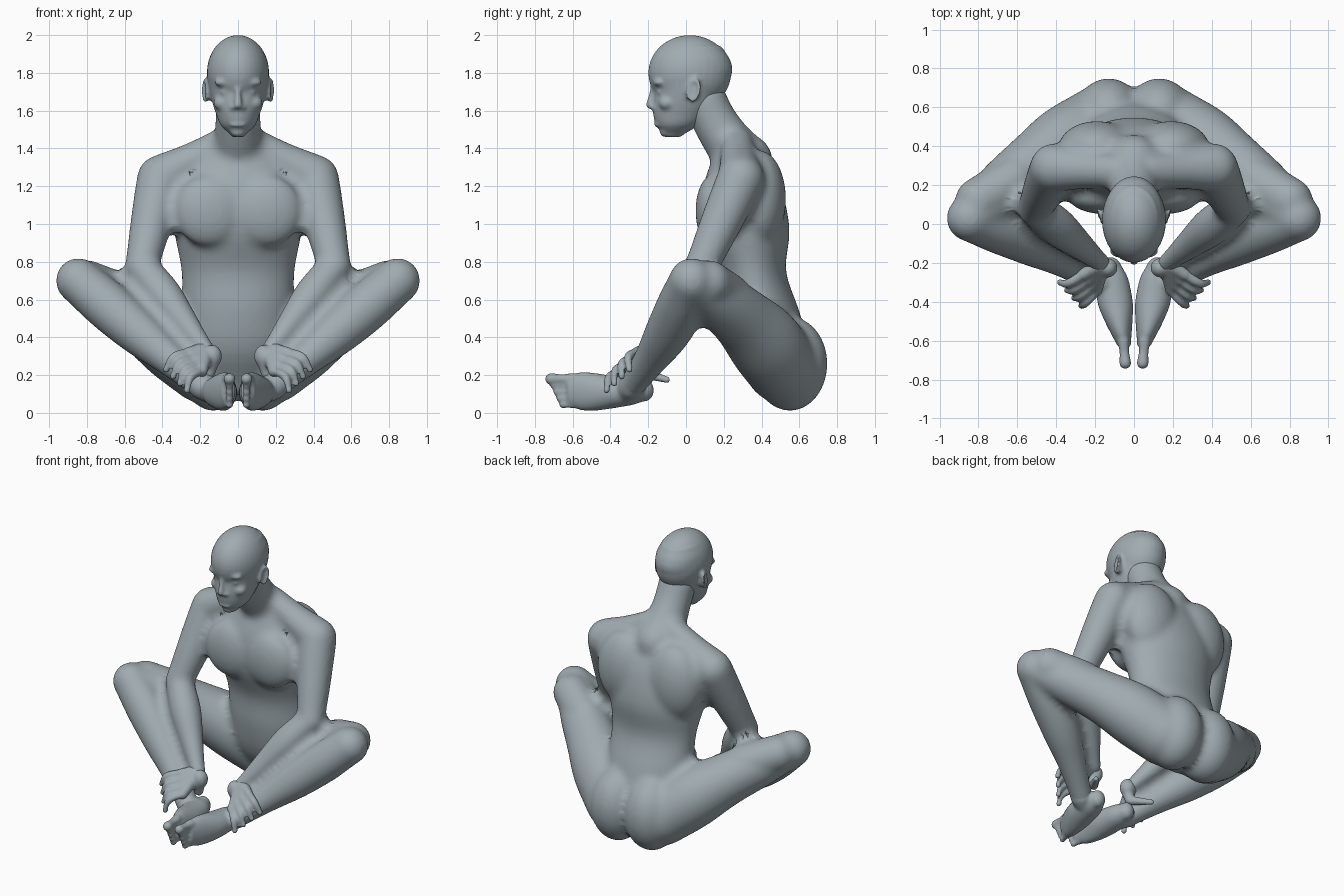
import bpy, bmesh, math
from mathutils import Vector, Matrix

cube = bpy.data.objects.get("Cube")
if cube:
    bpy.data.objects.remove(cube, do_unlink=True)

skin = bpy.data.materials.new("blue_grey_skin")
skin.use_nodes = True
skin.diffuse_color = (.35, .41, .44, 1)
skin.node_tree.nodes["Principled BSDF"].inputs["Base Color"].default_value = skin.diffuse_color

X_AXIS, Y_AXIS, Z_AXIS = Matrix.Identity(3)


def mirrored(point, side):
    return Vector((point[0] * side, point[1], point[2]))


def sample(values, t):
    """Smooth curve through evenly spaced values."""
    last = len(values) - 1
    i = min(int(t * last), last - 1)
    f = t * last - i
    before, a, b, after = values[max(i - 1, 0)], values[i], values[i + 1], values[min(i + 2, last)]
    slope_a, slope_b = (b - before) / 2, (after - a) / 2
    return (a + f * slope_a + f * f * (3 * (b - a) - 2 * slope_a - slope_b)
            + f ** 3 * (2 * (a - b) + slope_a + slope_b))


def sweep(bm, start, end, widths, depths, u, v, bow, sides=32, steps=24):
    """Elliptical tube from start to end, bowed sideways in the middle."""
    rings = []
    for step in range(steps + 1):
        t = step / steps
        centre = start.lerp(end, t) + bow * math.sin(math.pi * t)
        across, deep = u * sample(widths, t), v * sample(depths, t)
        angles = [math.tau * k / sides for k in range(sides)]
        rings.append([bm.verts.new(centre + across * math.cos(a) + deep * math.sin(a)) for a in angles])
    faces = [bm.faces.new((low[k - 1], low[k], high[k], high[k - 1]))
             for low, high in zip(rings, rings[1:]) for k in range(sides)]
    faces += [bm.faces.new(rings[0]), bm.faces.new(rings[-1])]
    bmesh.ops.recalc_face_normals(bm, faces=faces)


def loft(bm, start, end, widths, depths, depth_axis, side=1, bow=(0, 0, 0)):
    sweep(bm, mirrored(start, side), mirrored(end, side), widths, depths,
          X_AXIS, depth_axis, mirrored(bow, side))


def ball(bm, centre, radii, side=1):
    place = Matrix.Translation(mirrored(centre, side)) @ Matrix.Diagonal((*radii, 1))
    bmesh.ops.create_uvsphere(bm, u_segments=32, v_segments=20, radius=1, matrix=place)


def limb(bm, start, end, radii, side=1, bow=(0, 0, 0)):
    """Round tube with ball ends."""
    a, b = mirrored(start, side), mirrored(end, side)
    along = (b - a).normalized()
    u = along.orthogonal().normalized()
    sweep(bm, a, b, radii, radii, u, along.cross(u), mirrored(bow, side))
    ball(bm, a, [radii[0]] * 3)
    ball(bm, b, [radii[-1]] * 3)


def finish(bm, name, voxel, iterations, fillet):
    """Fuse the forms into one skin; swelling then shrinking it fillets the creases."""
    mesh = bpy.data.meshes.new(name)
    bm.to_mesh(mesh)
    bm.free()
    mesh.materials.append(skin)
    obj = bpy.data.objects.new(name, mesh)
    bpy.context.collection.objects.link(obj)
    for label, offset in (("swell", fillet), ("shrink", -fillet)):
        fuse = obj.modifiers.new("fuse", 'REMESH')
        fuse.mode = 'VOXEL'
        fuse.voxel_size = voxel
        fuse.use_smooth_shade = True
        soften = obj.modifiers.new("soften", 'SMOOTH')
        soften.factor = .5
        soften.iterations = iterations
        shift = obj.modifiers.new(label, 'DISPLACE')
        shift.mid_level = 0
        shift.strength = offset


# Joints of the left side
shoulder = Vector((.41, .29, 1.24))
elbow = Vector((.51, .08, .77))
wrist = Vector((.17, -.2, .33))
hip = Vector((.18, .51, .25))
knee = Vector((.845, .03, .7))
ankle = Vector((.19, -.29, .14))

# Body: torso and neck
body = bmesh.new()
loft(body, (0, .5, .1), (0, .28, 1.4), [.18, .3, .3, .3, .34, .36, .2],
     [.13, .21, .21, .18, .23, .21, .13], Y_AXIS, bow=(0, -.04, 0))
limb(body, (0, .31, 1.33), (0, .1, 1.65), [.15, .13, .12, .12], bow=(0, -.02, 0))

for side in (1, -1):
    # Chest, shoulder blade and buttock
    ball(body, (.15, .14, 1.07), (.19, .09, .19), side)
    ball(body, (.19, .39, 1.13), (.2, .14, .26), side)
    ball(body, (.13, .55, .26), (.18, .2, .25), side)
    # Shoulder slope, upper arm and forearm
    limb(body, (.08, .27, 1.42), shoulder, [.09, .1, .125], side)
    limb(body, shoulder, elbow, [.125, .11, .09], side)
    limb(body, elbow, wrist, [.09, .1, .075, .05], side)
    # Thigh, its soft underside behind the knee, and shin
    limb(body, hip, knee, [.2, .2, .17, .15, .12], side, bow=(0, .03, .02))
    limb(body, (.62, .22, .61), (.8, .12, .69), [.13, .12], side)
    limb(body, knee, ankle, [.12, .13, .12, .09, .07], side, bow=(0, .03, 0))
finish(body, "body", .014, 8, .03)

# Head: cranium and face
head = bmesh.new()
ball(head, (0, .02, 1.8), (.165, .22, .2))
loft(head, (0, -.07, 1.46), (0, .03, 1.94), [.03, .09, .115, .135, .15, .16, .16, .15, .12],
     [.04, .11, .15, .17, .18, .21, .22, .2, .16], Y_AXIS, bow=(0, .03, 0))
# Nose, lips and chin
limb(head, (0, -.17, 1.75), (0, -.19, 1.63), [.015, .015, .022])
for height in (1.525, 1.555):
    ball(head, (0, -.147, height), (.045, .022, .013))
ball(head, (0, -.11, 1.49), (.04, .03, .03))
for side in (1, -1):
    # Brow, eyelid, cheek and nostril
    ball(head, (.065, -.14, 1.75), (.06, .035, .025), side)
    ball(head, (.065, -.13, 1.7), (.03, .025, .02), side)
    ball(head, (.08, -.1, 1.64), (.05, .045, .04), side)
    ball(head, (.024, -.17, 1.617), (.017, .02, .014), side)
    # Ear with a raised rim
    ball(head, (.157, .04, 1.7), (.017, .03, .05), side)
    rim = []
    for k in range(10):
        lean, rise = math.cos(k * .6 - 1.5), math.sin(k * .6 - 1.5)
        rim.append(Vector((.174 + .01 * lean, .04 + .03 * lean + .01 * rise, 1.707 + .055 * rise)))
    for a, b in zip(rim, rim[1:]):
        limb(head, a, b, [.01, .01], side)
finish(head, "head", .008, 3, .008)

for side, label in ((1, "left"), (-1, "right")):
    # Hand draped over the ankle
    hand = bmesh.new()
    for finger in range(4):
        spread = finger / 3
        knuckle = Vector((.26, -.26, .32)).lerp(Vector((.19, -.34, .22)), spread)
        fingertip = Vector((.38, -.3, .23)).lerp(Vector((.27, -.42, .12)), spread)
        limb(hand, wrist.lerp(knuckle, .15), knuckle, [.044, .03], side)
        limb(hand, knuckle, fingertip, [.026, .023, .019], side, bow=(.02, -.025, .02))
    ball(hand, (.135, -.225, .3), (.05, .05, .06), side)
    # Thumb
    thumb_joint = Vector((.15, -.22, .21))
    limb(hand, (.14, -.23, .28), thumb_joint, [.042, .03], side)
    limb(hand, thumb_joint, (.23, -.1, .175), [.03, .024, .018], side)
    finish(hand, label + "_hand", .008, 2, .004)

    # Foot resting on its outer edge, sole facing inward
    foot = bmesh.new()
    loft(foot, (.12, -.2, .12), (.05, -.63, .12), [.05, .08, .09, .09, .075, .055, .035],
         [.05, .07, .08, .09, .1, .1, .08], Z_AXIS, side, bow=(.01, 0, -.01))
    ball(foot, (.12, -.22, .12), (.05, .05, .06), side)
    limb(foot, ankle.lerp(knee, .1), ankle, [.065, .07], side)
    limb(foot, ankle, (.12, -.32, .11), [.07, .07], side)
    # Toes stacked from the big toe down
    for toe in range(5):
        radius = .021 if toe else .031
        height = .18 - .034 * toe
        limb(foot, (.055, -.6, height), (.045, -.715 + .016 * toe, height),
             [radius, radius * .8, radius], side)
    finish(foot, label + "_foot", .008, 2, .004)
